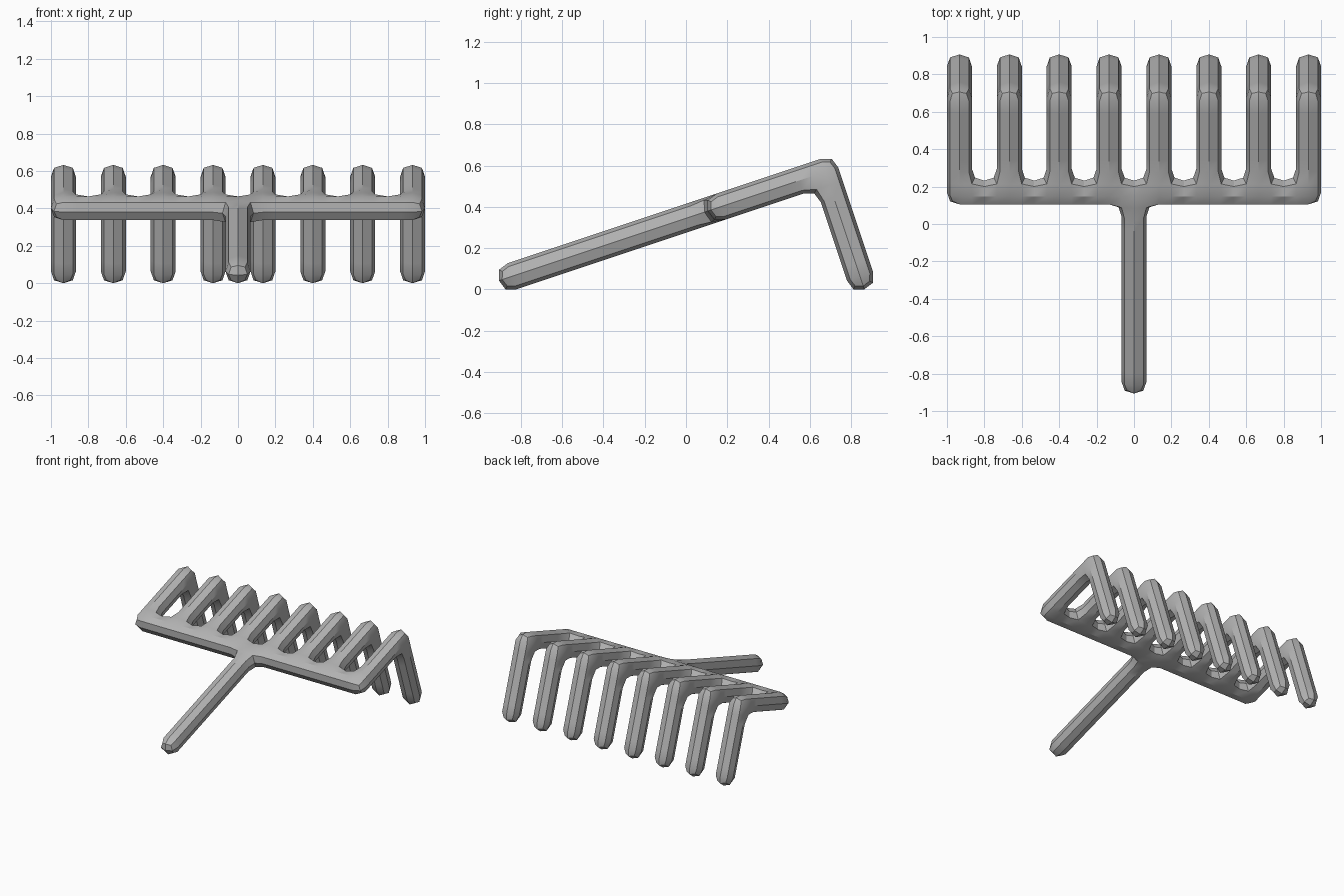
import bpy, bmesh, math
from mathutils import Matrix, Vector

cube = bpy.data.objects.get("Cube")
if cube:
    bpy.data.objects.remove(cube)

CELL = 2 / 15           # bar thickness: the crossbar is 15 cells wide
SLOPE = math.atan(1 / 3)

# Material
metal = bpy.data.materials.new("grey_metal")
metal.use_nodes = True
grey = (0.45, 0.45, 0.45, 1)
metal.diffuse_color = grey
metal.node_tree.nodes["Principled BSDF"].inputs["Base Color"].default_value = grey

# Parts as blocks on a grid: x across, y along the handle, z above it
handle = {(0, y, 0) for y in range(8)}
crossbar = {(x, 8, 0) for x in range(-7, 8)}
tines = set()
for x in range(-7, 8, 2):
    tines |= {(x, y, 0) for y in range(9, 13)}       # arm
    tines |= {(x, 12, -z) for z in range(1, 5)}      # prong pointing down
blocks = handle | crossbar | tines


def add_block_skin(bm, cells):
    """Add a quad on every block side that has no neighbour."""
    verts = {}

    def vert(p):
        key = tuple(round(2 * c) for c in p)
        if key not in verts:
            verts[key] = bm.verts.new(p)
        return verts[key]

    for cell in cells:
        for axis in range(3):
            for sign in (-1, 1):
                n = Vector((0, 0, 0))
                n[axis] = sign
                if tuple(round(c) for c in Vector(cell) + n) in cells:
                    continue
                u = Vector((0, 0, 0))
                u[(axis + 1) % 3] = 0.5
                v = n.cross(u)
                mid = Vector(cell) + n / 2
                bm.faces.new([vert(mid + d) for d in (-u - v, u - v, u + v, v - u)])


# Cage, scaled and tilted so that handle end and prongs rest on the ground
bm = bmesh.new()
add_block_skin(bm, blocks)
half = CELL / 2
length = 13 * CELL * math.cos(SLOPE) + 4 * CELL * math.sin(SLOPE)
lift = half * (math.cos(SLOPE) - math.sin(SLOPE))
bm.transform(Matrix.Translation((0, -length / 2, lift))
             @ Matrix.Rotation(SLOPE, 4, "X")
             @ Matrix.Translation((0, half, 0))
             @ Matrix.Scale(CELL, 4))
bmesh.ops.recalc_face_normals(bm, faces=bm.faces)
mesh = bpy.data.meshes.new("rake_head")
bm.to_mesh(mesh)
bm.free()
mesh.materials.append(metal)
rake = bpy.data.objects.new("rake_head", mesh)
bpy.context.collection.objects.link(rake)

# One rounding step turns the square bars into octagonal ones
bpy.ops.object.select_all(action="DESELECT")
rake.select_set(True)
bpy.context.view_layer.objects.active = rake
rounding = rake.modifiers.new("rounding", "SUBSURF")
rounding.levels = rounding.render_levels = 1
rounding.use_limit_surface = False
bpy.ops.object.modifier_apply(modifier=rounding.name)
bpy.ops.object.shade_smooth_by_angle(angle=math.radians(30))
